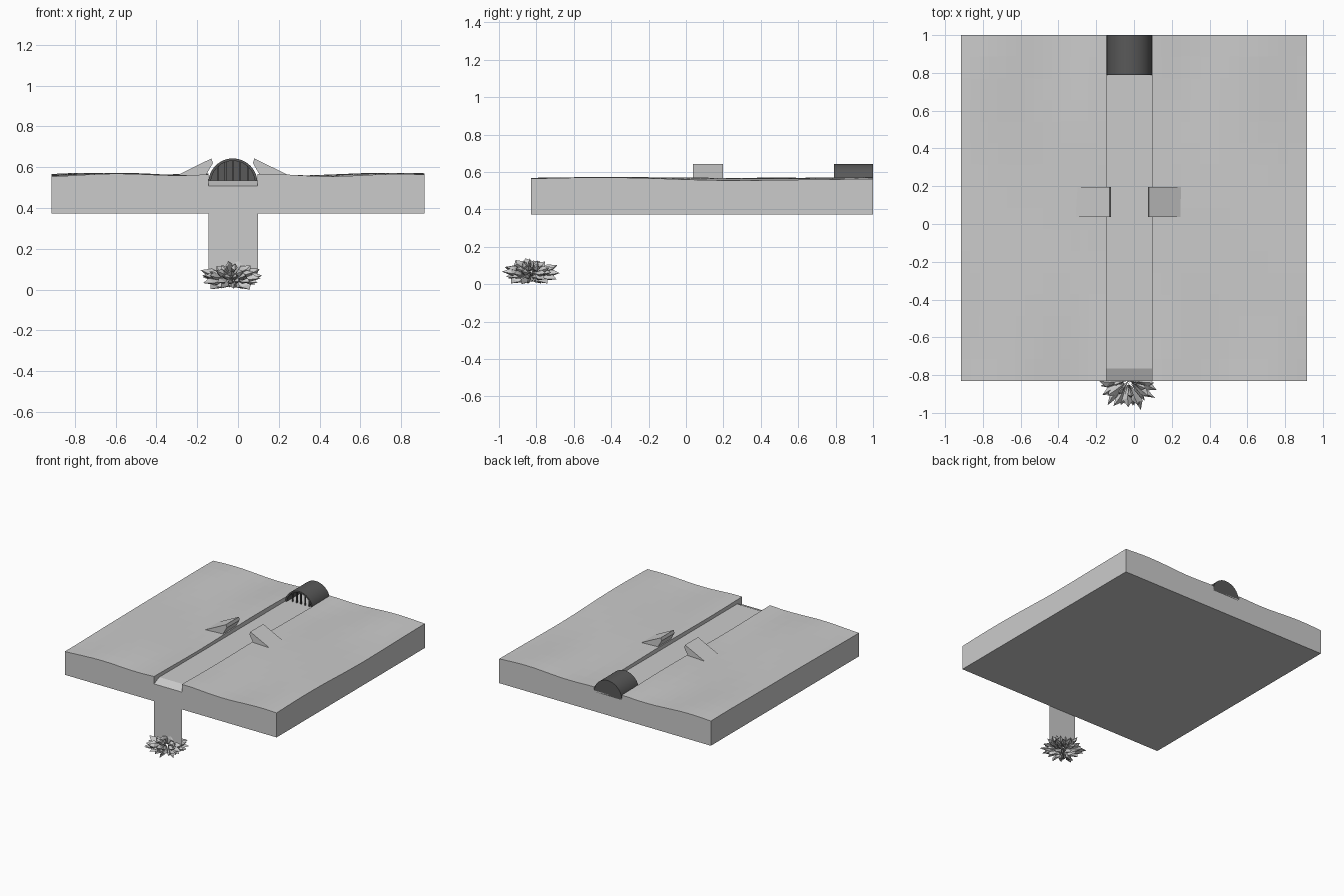
import bpy, bmesh, math, random
from mathutils import Vector

if "Cube" in bpy.data.objects:
    bpy.data.objects.remove(bpy.data.objects["Cube"])

random.seed(4)
CX, XL, XR = -0.025, -0.145, 0.095      # channel centre and sides
Y0, Y1, ZB = -0.83, 1.0, 0.372

dark = bpy.data.materials.new("dark_metal")
dark.diffuse_color = (0.1, 0.1, 0.1, 1)
dark.use_nodes = True
dark.node_tree.nodes["Principled BSDF"].inputs["Base Color"].default_value = dark.diffuse_color


def finish(name, bm, mat=None, normals=True):
    bmesh.ops.remove_doubles(bm, verts=bm.verts, dist=1e-5)
    if normals:
        bmesh.ops.recalc_face_normals(bm, faces=bm.faces)
    me = bpy.data.meshes.new(name)
    bm.to_mesh(me)
    bm.free()
    ob = bpy.data.objects.new(name, me)
    bpy.context.collection.objects.link(ob)
    if mat:
        me.materials.append(mat)
    return ob


def prism(bm, pts):
    """Closed solid between two matching outlines (lists of 3D points)."""
    a = [bm.verts.new(p) for p in pts[0]]
    b = [bm.verts.new(p) for p in pts[1]]
    n = len(a)
    bm.faces.new(a)
    bm.faces.new(b[::-1])
    for i in range(n):
        bm.faces.new((a[i], b[i], b[(i + 1) % n], a[(i + 1) % n]))


def height(x, y):
    """Gentle uneven ground."""
    return 0.563 + 0.006 * math.cos(9 * x + 1.2 * math.sin(3 * y)) * min(1, abs(x - CX) * 4) \
        + 0.003 * math.sin(5 * y + 4 * x)


# Ground on each side of the channel
def bank(name, xa, xb):
    bm = bmesh.new()
    nx, ny = 16, 16
    top = [[None] * (ny + 1) for _ in range(nx + 1)]
    low = [[None] * (ny + 1) for _ in range(nx + 1)]
    for i in range(nx + 1):
        for j in range(ny + 1):
            x = xa + (xb - xa) * i / nx
            y = Y0 + (Y1 - Y0) * j / ny
            top[i][j] = bm.verts.new((x, y, height(x, y)))
            if i in (0, nx) or j in (0, ny):
                low[i][j] = bm.verts.new((x, y, ZB))
    for i in range(nx):
        for j in range(ny):
            bm.faces.new((top[i][j], top[i + 1][j], top[i + 1][j + 1], top[i][j + 1]))
    rim = [(i, 0) for i in range(nx)] + [(nx, j) for j in range(ny)] + \
          [(i, ny) for i in range(nx, 0, -1)] + [(0, j) for j in range(ny, 0, -1)]
    for k, (i, j) in enumerate(rim):
        p, q = rim[(k + 1) % len(rim)]
        bm.faces.new((top[i][j], top[p][q], low[p][q], low[i][j]))
    bm.faces.new([low[i][j] for i, j in rim])
    finish(name, bm)


bank("left_bank", -0.915, XL)
bank("right_bank", XR, 0.915)

# Stream bed with sloped lip at the front
bm = bmesh.new()
prof = [(Y1, ZB), (Y1, 0.535), (-0.765, 0.535), (Y0, 0.507), (Y0, ZB)]
prism(bm, [[(x, y, z) for y, z in prof] for x in (XL, XR)])
finish("stream", bm)

# Falling water sheet
bm = bmesh.new()
cols = [[bm.verts.new((x, Y0 - 0.002, z)) for z in (0.507, 0.455, 0.08)] for x in (XL, 0.097)]
for k in range(2):
    bm.faces.new((cols[0][k], cols[0][k + 1], cols[1][k + 1], cols[1][k]))
finish("waterfall", bm, normals=False)

# Culvert: half-round shell with a closed back
R, T, ZC, YF = 0.12, 0.012, 0.523, 0.79


def arc(r, y, n=24):
    return [(CX + r * math.cos(math.pi * i / n), y, ZC + r * math.sin(math.pi * i / n))
            for i in range(n + 1)]


bm = bmesh.new()
prism(bm, [arc(R, y) + arc(R - T, y)[::-1] for y in (YF, Y1)])
prism(bm, [arc(R - T, y) for y in (Y1 - 0.01, Y1)])
culvert = finish("culvert", bm, dark)
bpy.context.view_layer.objects.active = culvert
culvert.select_set(True)
bpy.ops.object.shade_smooth_by_angle(angle=math.radians(30))

# Grille bars in the culvert mouth
bm = bmesh.new()
for k in range(-2, 3):
    x = CX + k * 0.036
    zt = ZC + math.sqrt((R - T / 2) ** 2 - (k * 0.036) ** 2)
    w = 0.004
    prism(bm, [[(x - w, YF + 0.02, z), (x + w, YF + 0.02, z),
                (x + w, YF + 0.03, z), (x - w, YF + 0.03, z)] for z in (0.53, zt)])
finish("grille", bm, dark)

# Ramps rising towards the channel
for name, s in (("left_ramp", -1), ("right_ramp", 1)):
    outline = [(0.29, 0.552), (0.105, 0.643), (0.098, 0.62), (0.13, 0.565), (0.135, 0.552)]
    bm = bmesh.new()
    prism(bm, [[(CX + s * x, y, z) for x, z in outline] for y in (0.037, 0.197)])
    finish(name, bm)

# Splash: a rosette of ridged, ragged blades
bm = bmesh.new()
SC = Vector((CX - 0.005, Y0, 0.085))


def blade(az, el, length):
    def pt(f, da, de):
        a, e = az + da, el + de
        return bm.verts.new(SC + Vector((0.175 * math.cos(a) * math.cos(e),
                                         0.17 * math.sin(a) * math.cos(e),
                                         0.08 * math.sin(e))) * f * length)
    w = random.uniform(0.14, 0.22)
    root = pt(0.15, 0, 0)
    l, r = pt(0.75, w, -0.15), pt(0.72, -w, -0.15)
    ridge, under = pt(0.78, 0, 0.28), pt(0.7, 0, -0.4)
    tip = pt(1.0, random.uniform(-0.08, 0.08), 0)
    for a, b in ((l, ridge), (ridge, r), (r, under), (under, l)):
        bm.faces.new((root, a, b))
        bm.faces.new((tip, b, a))


for el, n in ((-0.95, 8), (-0.45, 13), (0.0, 16), (0.45, 13), (0.95, 8), (1.35, 3)):
    off = random.random()
    for k in range(n):
        blade((k + off) * 2 * math.pi / n + random.uniform(-0.1, 0.1),
              el + random.uniform(-0.1, 0.1), random.uniform(0.78, 1.0))
low = min(v.co.z for v in bm.verts)
for v in bm.verts:
    v.co.z -= low
    v.co.y = max(v.co.y, -1.0)
finish("splash", bm)
